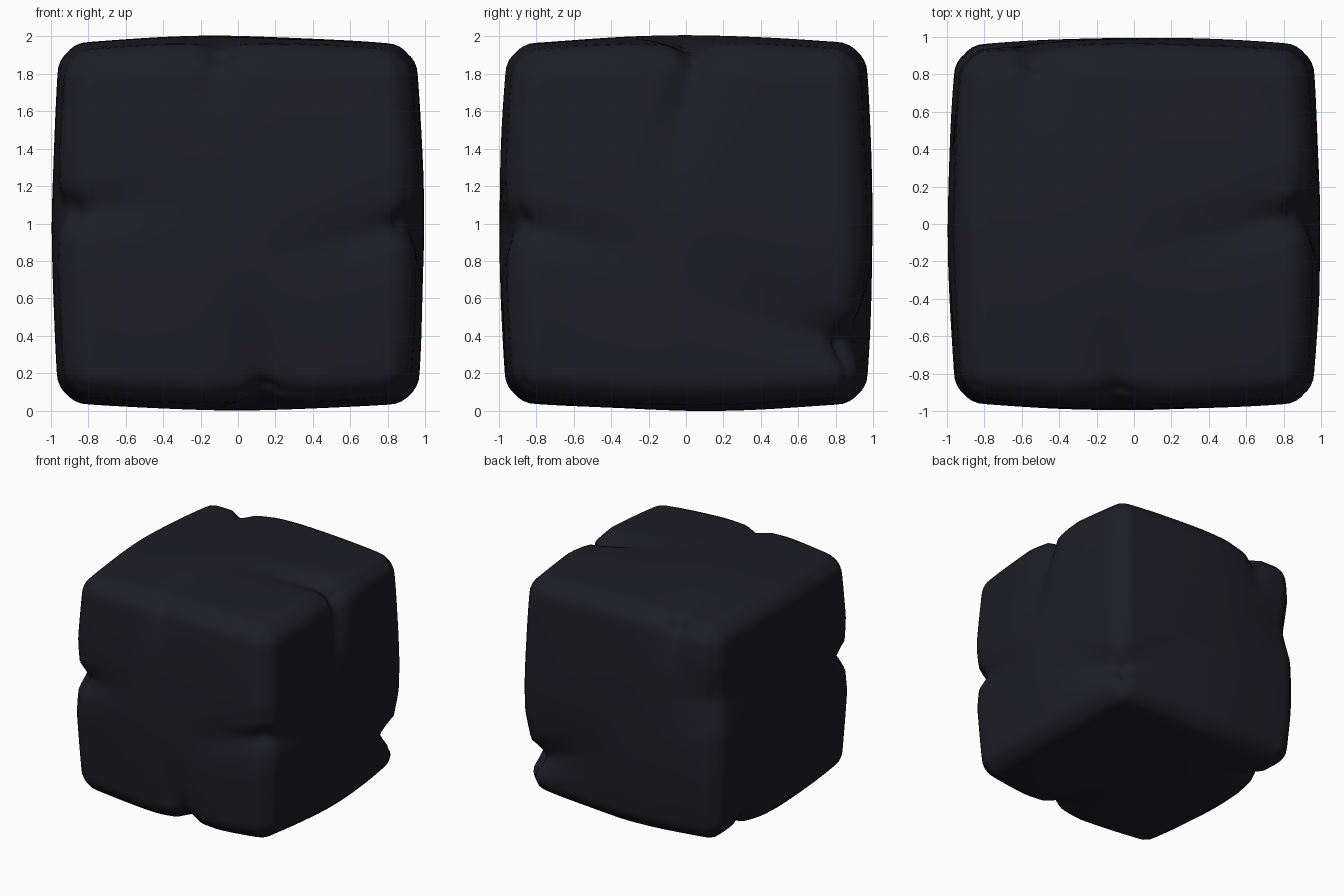
import bpy, bmesh
from mathutils import Vector, noise

old = bpy.data.objects.get("Cube")
if old:
    bpy.data.objects.remove(old, do_unlink=True)

DIVISIONS = 48
RADIUS = 0.15
BULGE = 0.044

# Cracks: axis of the edge, signs of the two other axes, place along the edge,
# depth, half width, reach over the faces, drift along the edge per unit of reach
CRACKS = [
    (2, (-1, -1), 0.06, 0.12, 0.13, 0.8, 0.1),
    (2, (1, -1), 0.0, 0.11, 0.12, 1.0, -0.22),
    (2, (1, 1), -0.7, 0.16, 0.16, 1.1, 0.35),
    (2, (-1, 1), 0.35, 0.08, 0.30, 0.8, -0.1),
    (0, (-1, 1), -0.1, 0.07, 0.12, 0.7, -0.1),
    (0, (1, 1), -0.58, 0.10, 0.12, 0.6, 0.1),
    (0, (-1, -1), 0.15, 0.10, 0.12, 0.8, -0.15),
    (1, (1, 1), 0.06, 0.13, 0.12, 1.2, -0.2),
    (1, (-1, -1), 0.57, 0.10, 0.12, 0.8, -0.1),
]


def rounded(p):
    """Dome the faces and round the edges of a unit cube point."""
    inner = Vector([max(RADIUS - 1, min(1 - RADIUS, c)) for c in p])
    q = inner + (p - inner).normalized() * RADIUS
    sq = [abs(c) ** 1.7 for c in p]
    return Vector([q[i] * (1 - BULGE * (sum(sq) - sq[i])) for i in range(3)])


def crack_offset(p, axis, signs, place, depth, width, reach, drift):
    """Push points near one crack in towards the middle of the rock."""
    a, b = [i for i in range(3) if i != axis]
    r = (1 - p[a] * signs[0]) + (1 - p[b] * signs[1])
    if r >= reach:
        return Vector()
    fade = (1 - r / reach) ** 2
    d = abs(p[axis] - place - drift * r)
    sharp = max(0, 1 - d / (width * (1 + r)))
    broad = max(0, 1 - (d / (width * 3)) ** 2) ** 2
    push = Vector()
    push[a], push[b] = -signs[0], -signs[1]
    return push.normalized() * depth * fade * (0.75 * sharp + 0.3 * broad)


# Rock block, standing on the ground
bm = bmesh.new()
bmesh.ops.create_cube(bm, size=2)
bmesh.ops.subdivide_edges(bm, edges=bm.edges[:], cuts=DIVISIONS - 1, use_grid_fill=True)
for v in bm.verts:
    p = v.co.copy()
    q = rounded(p)
    for crack in CRACKS:
        q += crack_offset(p, *crack)
    # gentle unevenness over the faces
    q += p.normalized() * 0.01 * noise.noise(p * 1.3 + Vector((3, 7, 1)))
    v.co = q
ground = min(v.co.z for v in bm.verts)
bmesh.ops.translate(bm, verts=bm.verts[:], vec=(0, 0, -ground))
for f in bm.faces:
    f.smooth = True
bmesh.ops.recalc_face_normals(bm, faces=bm.faces[:])

mesh = bpy.data.meshes.new("rock_block")
bm.to_mesh(mesh)
bm.free()
rock = bpy.data.objects.new("rock_block", mesh)
bpy.context.collection.objects.link(rock)

# Dark stone colour
stone = bpy.data.materials.new("dark_stone")
stone.use_nodes = True
colour = (0.0125, 0.0125, 0.019, 1)
stone.diffuse_color = colour
stone.node_tree.nodes["Principled BSDF"].inputs["Base Color"].default_value = colour
mesh.materials.append(stone)
